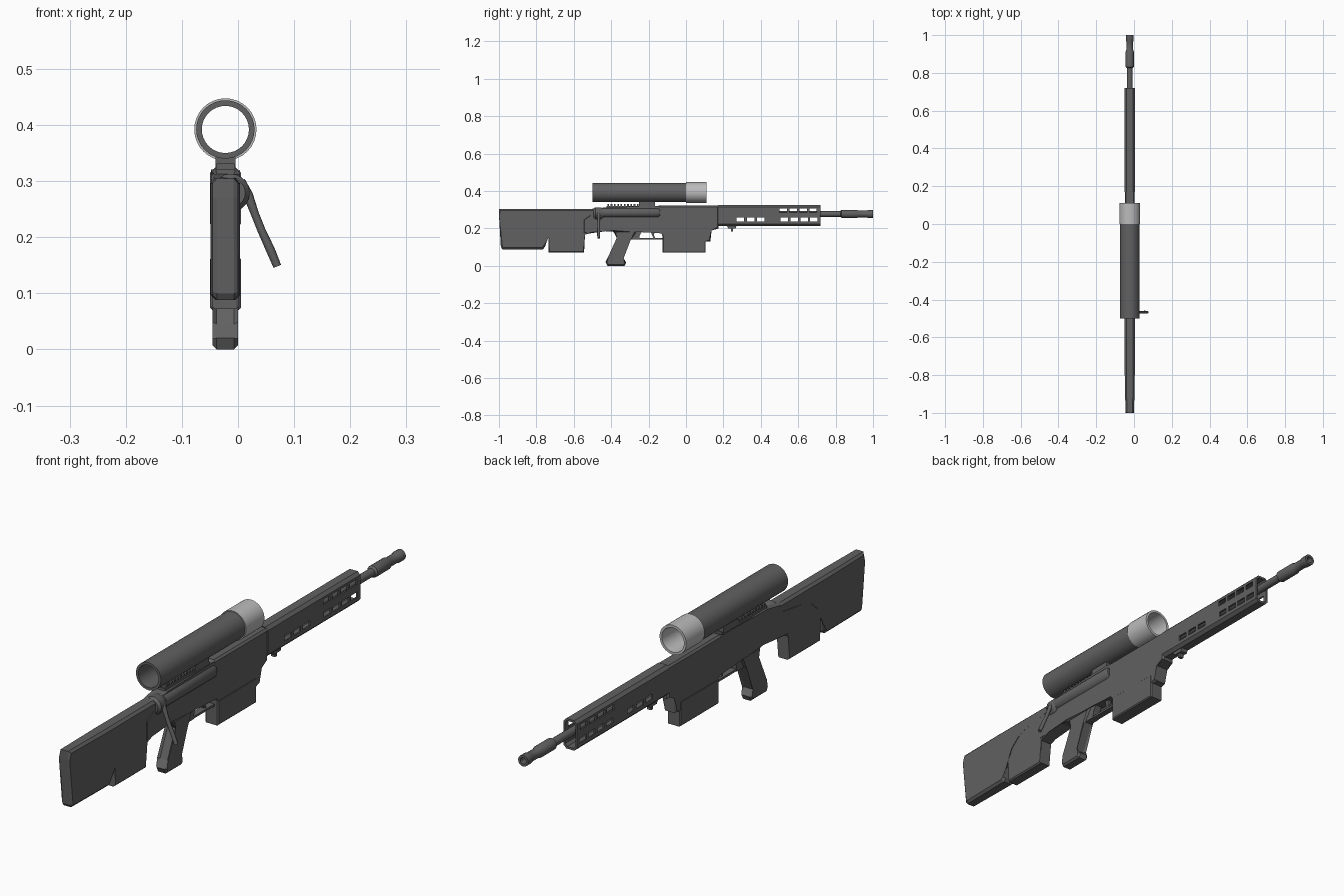
import bpy, bmesh, math
from mathutils import Vector

if "Cube" in bpy.data.objects:
    bpy.data.objects.remove(bpy.data.objects["Cube"])

CX = -0.0225  # centre plane of the body


def material(name, v):
    m = bpy.data.materials.new(name)
    m.diffuse_color = (v, v, v, 1)
    m.use_nodes = True
    m.node_tree.nodes["Principled BSDF"].inputs["Base Color"].default_value = m.diffuse_color
    return m


DARK = material("dark_grey", 0.12)
LIGHT = material("light_grey", 0.5)


def finish(name, bm, mat=DARK, smooth=False):
    bmesh.ops.recalc_face_normals(bm, faces=bm.faces)
    me = bpy.data.meshes.new(name)
    bm.to_mesh(me)
    bm.free()
    me.materials.append(mat)
    ob = bpy.data.objects.new(name, me)
    bpy.context.collection.objects.link(ob)
    if smooth:
        bpy.ops.object.select_all(action='DESELECT')
        ob.select_set(True)
        bpy.context.view_layer.objects.active = ob
        bpy.ops.object.shade_smooth_by_angle(angle=math.radians(35))
    return ob


def plate(name, pts, hw, chamfer=0.0, taper=None):
    """Side profile of (y, z) points pushed across x, side rims chamfered."""
    bm = bmesh.new()
    a = [bm.verts.new((CX - hw, y, z)) for y, z in pts]
    b = [bm.verts.new((CX + hw, y, z)) for y, z in pts]
    caps = [bm.faces.new(a), bm.faces.new(b[::-1])]
    n = len(pts)
    for i in range(n):
        j = (i + 1) % n
        bm.faces.new((a[i], b[i], b[j], a[j]))
    if chamfer:
        rim = [e for f in caps for e in f.edges]
        bmesh.ops.bevel(bm, geom=rim, offset=chamfer, segments=1, affect='EDGES')
    if taper:
        bmesh.ops.bisect_plane(bm, geom=bm.verts[:] + bm.edges[:] + bm.faces[:],
                               plane_co=(0, taper[0], 0), plane_no=(0, 1, 0))
        for v in bm.verts:
            t = max(0, (taper[0] - v.co.y) / (taper[0] + 1))
            v.co.x = CX + (v.co.x - CX) * (1 - t * (1 - taper[1]))
    return finish(name, bm)


def box(name, x0, x1, y0, y1, z0, z1):
    bm = bmesh.new()
    bmesh.ops.create_cube(bm, size=1)
    for v in bm.verts:
        v.co = Vector(((x0 + x1) / 2 + v.co.x * (x1 - x0), (y0 + y1) / 2 + v.co.y * (y1 - y0),
                       (z0 + z1) / 2 + v.co.z * (z1 - z0)))
    return finish(name, bm)


def lathe(name, prof, x, z, sides=24, mat=DARK):
    """Closed (radius, y) outline turned about a lengthwise axis."""
    bm = bmesh.new()
    rings = []
    for k in range(sides):
        t = 2 * math.pi * k / sides
        rings.append([bm.verts.new((x + r * math.cos(t), y, z + r * math.sin(t))) for r, y in prof])
    n = len(prof)
    for k in range(sides):
        p, q = rings[k], rings[(k + 1) % sides]
        for i in range(n):
            j = (i + 1) % n
            bm.faces.new((p[i], p[j], q[j], q[i]))
    bmesh.ops.remove_doubles(bm, verts=bm.verts, dist=1e-5)
    return finish(name, bm, mat, True)


# Stock: butt with curved front edge, and the hanging block ahead of it
plate("butt_stock", [(-1, .305), (-1, .27), (-.99, .1), (-.982, .088), (-.765, .088), (-.755, .1),
                     (-.75, .14), (-.735, .175), (-.71, .205), (-.675, .235), (-.635, .262),
                     (-.48, .265), (-.48, .305)], .0265, .009, (-.8, .85))
plate("stock_block", [(-.735, .072), (-.545, .072), (-.545, .17), (-.47, .187), (-.47, .285),
                      (-.72, .285), (-.735, .17)], .024, .005)

# Receiver with magazine well
plate("receiver", [(-.5, .305), (-.42, .313), (-.15, .313), (-.14, .322), (.175, .322), (.175, .2),
                   (.13, .195), (.13, .13), (.1, .13), (-.12, .145), (-.125, .18), (-.26, .188),
                   (-.3, .182), (-.39, .182), (-.43, .192), (-.55, .168), (-.55, .25), (-.5, .265)],
      .026, .007)
plate("magazine", [(-.125, .07), (.105, .07), (.105, .165), (-.125, .165)], .0275, .004)

# Grip, trigger and guard
plate("grip", [(-.39, .186), (-.362, .15), (-.41, .045), (-.43, .02), (-.42, 0), (-.328, 0),
               (-.32, .018), (-.342, .038), (-.297, .135), (-.262, .188)], .0225, .007)
plate("trigger_guard", [(-.3, .148), (-.12, .148), (-.12, .14), (-.3, .14)], .012)
plate("guard_rear", [(-.3, .14), (-.25, .14), (-.247, .165), (-.23, .19), (-.3, .19)], .014)
plate("trigger", [(-.185, .19), (-.165, .19), (-.172, .165), (-.165, .148), (-.175, .15), (-.185, .17)], .006)

# Handguard: chamfered tube, hollow and open at the muzzle end
def octagon(hw, z0, z1, c):
    return [(CX + sx * (hw - dx), z) for sx, dx, z in (
        (-1, c, z0), (1, c, z0), (1, 0, z0 + c), (1, 0, z1 - c),
        (1, c, z1), (-1, c, z1), (-1, 0, z1 - c), (-1, 0, z0 + c))]


bm = bmesh.new()
outer, inner = octagon(.0275, .213, .326, .011), octagon(.0215, .221, .318, .009)
loops = [[bm.verts.new((x, y, z)) for x, z in o]
         for o, y in ((outer, .17), (outer, .72), (inner, .72), (inner, .2))]
for a, b in zip(loops, loops[1:]):
    for i in range(8):
        bm.faces.new((a[i], a[i - 1], b[i - 1], b[i]))
bm.faces.new(loops[0])
bm.faces.new(loops[-1])
guard = finish("handguard", bm)

# Cooling slots cut through both sides
bm = bmesh.new()
slots = [(.52 + .053 * i, .296) for i in range(4)] + [(.525 + .053 * i, .248) for i in range(4)]
slots += [(.29 + .055 * i, .248) for i in range(3)]
for y, z in slots:
    for v in bmesh.ops.create_cube(bm, size=1)['verts']:
        v.co = Vector((CX + v.co.x * .1, y + v.co.y * .04, z + v.co.z * .02))
cutter = finish("slot_cutter", bm)
cutter.hide_render = True
cutter.hide_set(True)
cut = guard.modifiers.new("slots", 'BOOLEAN')
cut.object = cutter
cut.solver = 'EXACT'

# Barrel with stepped, bored muzzle brake
lathe("barrel", [(0, .18), (.015, .18), (.015, .825), (.022, .832), (.022, .912), (.018, .922), (.018, .965),
                 (.021, .972), (.021, 1), (.012, 1), (.012, .93), (0, .93)], CX, .277, 16)
# Sling stud under the handguard
plate("stud_base", [(.225, .2), (.265, .2), (.272, .218), (.218, .218)], .014)
plate("sling_stud", [(.24, .184), (.252, .184), (.252, .205), (.24, .205)], .008)

# Bolt body, shroud and swept-down handle
lathe("bolt", [(0, -.45), (.026, -.45), (.026, -.15), (.02, -.14), (0, -.14)], -.008, .284, 20)
lathe("bolt_shroud", [(0, -.495), (.026, -.495), (.034, -.485), (.034, -.455), (.028, -.445), (0, -.445)],
      -.013, .279, 20)
cu = bpy.data.curves.new("bolt_handle", 'CURVE')
cu.dimensions = '3D'
cu.bevel_depth = .008
cu.bevel_resolution = 2
cu.use_fill_caps = True
sp = cu.splines.new('POLY')
path = [(.005, .3, 1), (.018, .275, 1.1), (.03, .242, .9), (.042, .212, .9), (.058, .177, 1), (.07, .148, .9)]
sp.points.add(len(path) - 1)
for p, (x, z, r) in zip(sp.points, path):
    p.co = (x, -.467, z, 1)
    p.radius = r
cu.materials.append(DARK)
bpy.context.collection.objects.link(bpy.data.objects.new("bolt_handle", cu))

# Toothed rail and scope mount
box("rail", CX - .016, CX + .016, -.425, -.16, .305, .321)
for i in range(10):
    y = -.42 + .0175 * i
    box("rail_tooth", CX - .016, CX + .016, y, y + .009, .319, .331)
box("scope_mount", CX - .018, CX + .018, -.25, -.165, .315, .347)

# Open scope tube and pale objective bell
lathe("scope_tube", [(.052, -.5), (.052, .005), (.042, .005), (.042, -.5)], CX, .392, 32)
lathe("scope_objective", [(.0555, 0), (.0555, .11), (.046, .11), (.042, 0)], CX, .392, 32, LIGHT)
